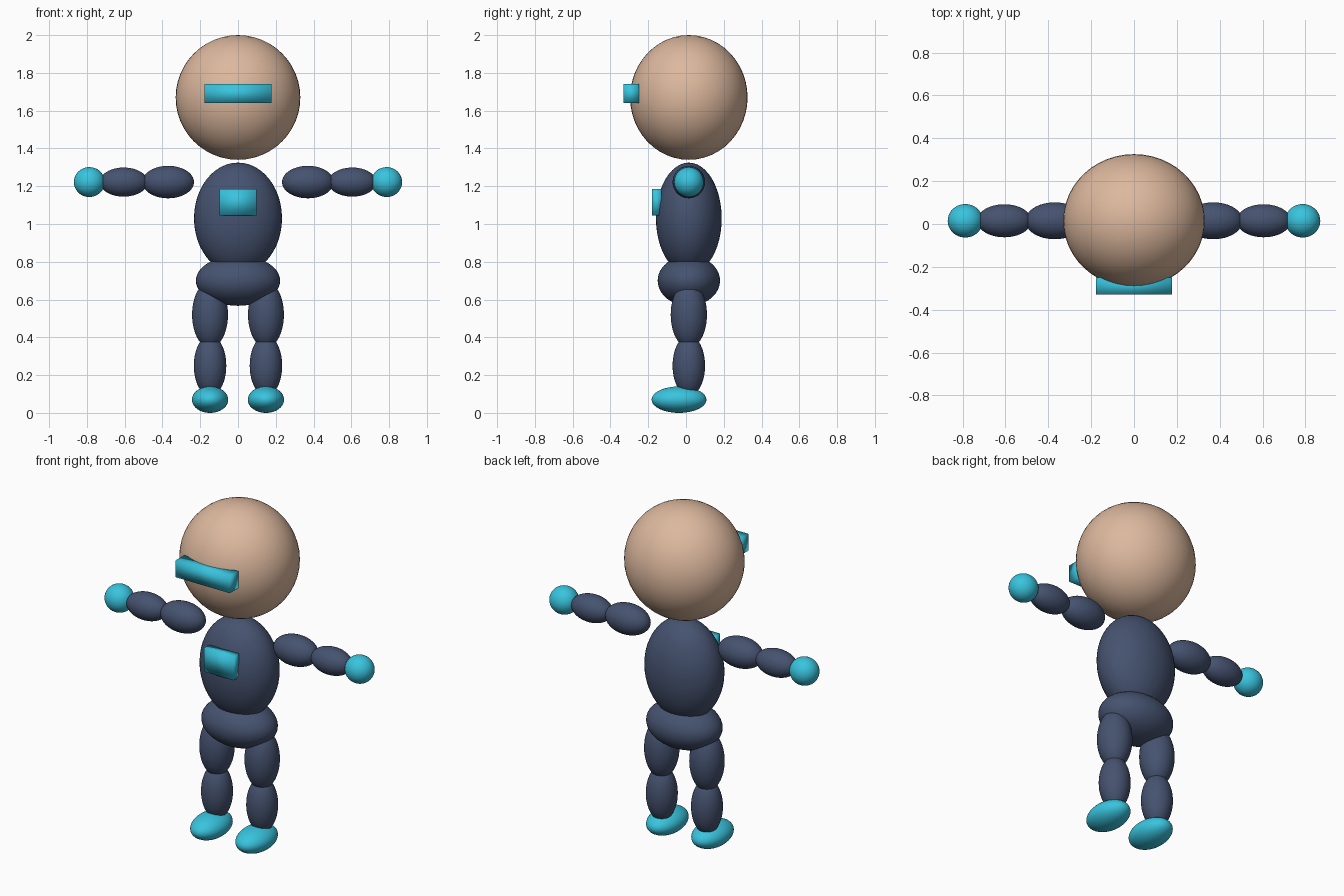
import bpy

if "Cube" in bpy.data.objects:
    bpy.data.objects.remove(bpy.data.objects["Cube"])


def make_material(name, rgb):
    mat = bpy.data.materials.new(name)
    mat.use_nodes = True
    mat.diffuse_color = (*rgb, 1)
    bsdf = next(n for n in mat.node_tree.nodes if n.type == 'BSDF_PRINCIPLED')
    bsdf.inputs["Base Color"].default_value = (*rgb, 1)
    return mat


SKIN = make_material("skin", (0.72, 0.48, 0.34))
SUIT = make_material("navy_suit", (0.06, 0.085, 0.16))
TRIM = make_material("cyan_trim", (0.04, 0.55, 0.73))
MID = 0.015  # depth of the body axis


def finish(name, size, mat):
    obj = bpy.context.object
    obj.name = name
    obj.scale = size
    bpy.ops.object.transform_apply(location=False, rotation=False, scale=True)
    bpy.ops.object.shade_smooth()
    obj.data.materials.append(mat)
    return obj


def ellipsoid(name, centre, radii, mat):
    bpy.ops.mesh.primitive_uv_sphere_add(segments=48, ring_count=24, radius=1, location=centre)
    return finish(name, radii, mat)


def block(name, centre, size, mat):
    bpy.ops.mesh.primitive_cube_add(size=1, location=centre)
    return finish(name, size, mat)


# Head, torso and hips
ellipsoid("head", (0, MID, 1.67), (0.33, 0.311, 0.33), SKIN)
ellipsoid("torso", (0, MID, 1.03), (0.233, 0.174, 0.295), SUIT)
ellipsoid("hips", (0, MID, 0.70), (0.223, 0.165, 0.133), SUIT)

# Visor and chest panel, softly shaded blocks set into the body
block("visor", (0, -0.29, 1.69), (0.355, 0.08, 0.10), TRIM)
block("chest_panel", (0, -0.155, 1.115), (0.195, 0.05, 0.14), TRIM)

# Limbs, repeated on each side
for side, s in (("left", 1), ("right", -1)):
    ellipsoid(side + "_upper_arm", (s * 0.37, MID, 1.222), (0.137, 0.086, 0.086), SUIT)
    ellipsoid(side + "_forearm", (s * 0.605, MID, 1.222), (0.127, 0.077, 0.077), SUIT)
    ellipsoid(side + "_hand", (s * 0.787, MID, 1.222), (0.082, 0.078, 0.079), TRIM)
    ellipsoid(side + "_thigh", (s * 0.148, MID, 0.52), (0.095, 0.096, 0.175), SUIT)
    ellipsoid(side + "_shin", (s * 0.148, MID, 0.25), (0.086, 0.086, 0.16), SUIT)
    ellipsoid(side + "_foot", (s * 0.148, -0.037, 0.07), (0.096, 0.145, 0.07), TRIM)
